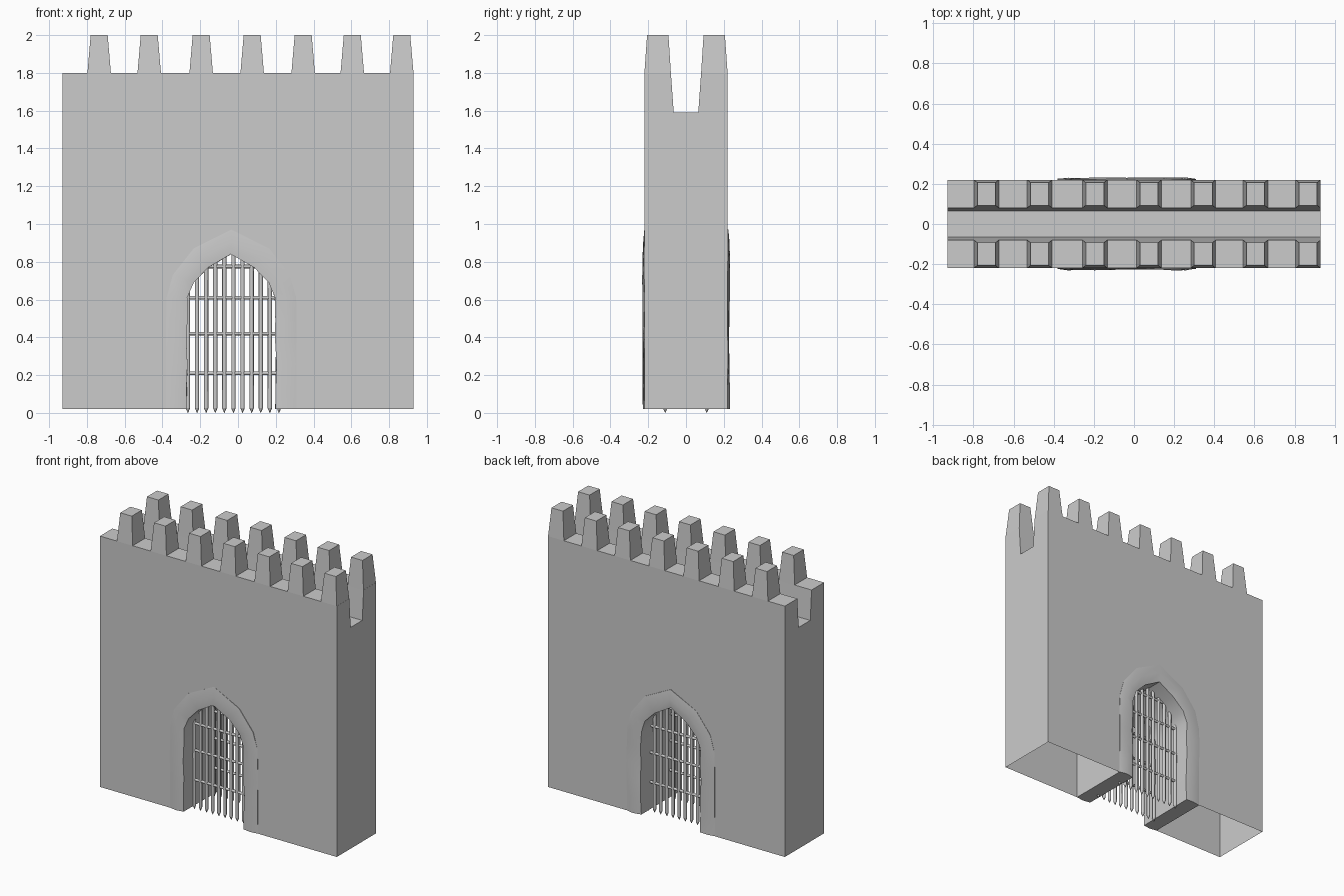
import bpy, bmesh, random
from mathutils import Matrix, Vector

if "Cube" in bpy.data.objects:
    bpy.data.objects.remove(bpy.data.objects["Cube"])

random.seed(4)
HX, HY, Z0 = 0.93, 0.22, 0.02      # wall half length, half depth, lower edge
CX = -0.035                        # gate centre

INNER = [(0.235, Z0), (0.235, 0.14), (0.235, 0.26), (0.235, 0.38), (0.235, 0.50),
         (0.233, 0.61), (0.20, 0.69), (0.12, 0.77), (0, 0.84)]
OUTER = [(0.345, Z0), (0.345, 0.14), (0.345, 0.26), (0.345, 0.38), (0.345, 0.50),
         (0.343, 0.61), (0.31, 0.73), (0.20, 0.87), (0, 0.97)]


def outline(half):
    """Full arch outline from left foot over the top to right foot."""
    left = [(CX - x, z) for x, z in half]
    return left + [(CX + x, z) for x, z in reversed(half[:-1])]


def finish(bm, name, smooth=None):
    bmesh.ops.recalc_face_normals(bm, faces=bm.faces)
    mesh = bpy.data.meshes.new(name)
    bm.to_mesh(mesh)
    bm.free()
    ob = bpy.data.objects.new(name, mesh)
    bpy.context.collection.objects.link(ob)
    if smooth:
        bpy.ops.object.select_all(action='DESELECT')
        ob.select_set(True)
        bpy.context.view_layer.objects.active = ob
        bpy.ops.object.shade_smooth_by_angle(angle=smooth)
    return ob


def face(bm, pts):
    return bm.faces.new([bm.verts.new(p) for p in pts])


# wall shell: open underneath, walkway trough along the top
bm = bmesh.new()
section = [(-HY, Z0), (-HY, 1.8), (-0.08, 1.8), (-0.065, 1.59),
           (0.065, 1.59), (0.08, 1.8), (HY, 1.8), (HY, Z0)]
for x in (-HX, HX):
    face(bm, [(x, y, z) for y, z in section])
for (ya, za), (yb, zb) in list(zip(section, section[1:]))[1:-1]:
    face(bm, [(-HX, ya, za), (HX, ya, za), (HX, yb, zb), (-HX, yb, zb)])
for y in (-HY, HY):
    face(bm, [(-HX, y, Z0)] + [(x, y, z) for x, z in outline(OUTER)]
         + [(HX, y, Z0), (HX, y, 1.8), (-HX, y, 1.8)])
bmesh.ops.remove_doubles(bm, verts=bm.verts, dist=1e-4)
finish(bm, "wall")

# tapered merlons in two rows
bm = bmesh.new()
for cx in (-0.735, -0.47, -0.195, 0.075, 0.345, 0.605, 0.867):
    for s in (-1, 1):
        rings = []
        for w, y0, y1, z in ((0.062, 0.08, HY, 1.8), (0.045, 0.093, 0.206, 2.0)):
            rings.append([bm.verts.new((cx + dx * w, s * y, z))
                          for dx, y in ((-1, y0), (1, y0), (1, y1), (-1, y1))])
        for i in range(4):
            j = (i + 1) % 4
            bm.faces.new((rings[0][i], rings[0][j], rings[1][j], rings[1][i]))
        bm.faces.new(rings[1])
finish(bm, "merlons")

# rough stone gate frame running through the wall, closed at the feet
bm = bmesh.new()
loops = []
for (xi, zi), (xo, zo) in zip(outline(INNER), outline(OUTER)):
    mid = ((xi + xo) / 2, (zi + zo) / 2)
    pts = []
    for s, order in ((-1, (0, 1, 2)), (1, (2, 1, 0))):
        for k in order:
            x, z = ((xi, zi), mid, (xo, zo))[k]
            y = (0.221, 0.228, 0.221)[k] + random.uniform(-0.002, 0.005)
            jit = random.uniform(-0.004, 0.004) if k == 0 else 0
            pts.append(bm.verts.new((x + jit, s * y, z)))
    loops.append(pts)
for a, b in zip(loops, loops[1:]):
    for i in range(6):
        j = (i + 1) % 6
        bm.faces.new((a[i], a[j], b[j], b[i]))
bm.faces.new(loops[0])
bm.faces.new(loops[-1])
finish(bm, "gate_frame", 0.8)


def rod(bm, a, b, r1, r2, sides=8):
    a, b = Vector(a), Vector(b)
    rot = (b - a).to_track_quat('Z', 'Y').to_matrix().to_4x4()
    bmesh.ops.create_cone(bm, cap_ends=True, segments=sides, radius1=r1, radius2=r2,
                          depth=(b - a).length,
                          matrix=Matrix.Translation((a + b) / 2) @ rot)


def arch_height(d):
    """Height of the opening at distance d from the gate centre."""
    for (xa, za), (xb, zb) in zip(INNER[5:], INNER[6:]):
        if xb <= d <= xa:
            return za + (zb - za) * (xa - d) / (xa - xb)
    return 0.61


# portcullis grilles near the front and the back
for y, name in ((-0.11, "front_portcullis"), (0.11, "back_portcullis")):
    bm = bmesh.new()
    for i in range(11):
        x = -0.265 + i * 0.0482
        rod(bm, (x, y, 0.025), (x, y, arch_height(abs(x - CX)) + 0.02), 0.0115, 0.0115)
        rod(bm, (x, y, 0.025), (x, y, 0), 0.0115, 0.001)
    for z, half in ((0.21, 0.25), (0.42, 0.25), (0.61, 0.25), (0.775, 0.13)):
        rod(bm, (CX - half, y, z), (CX + half, y, z), 0.0095, 0.0095)
    finish(bm, name, 0.9)
